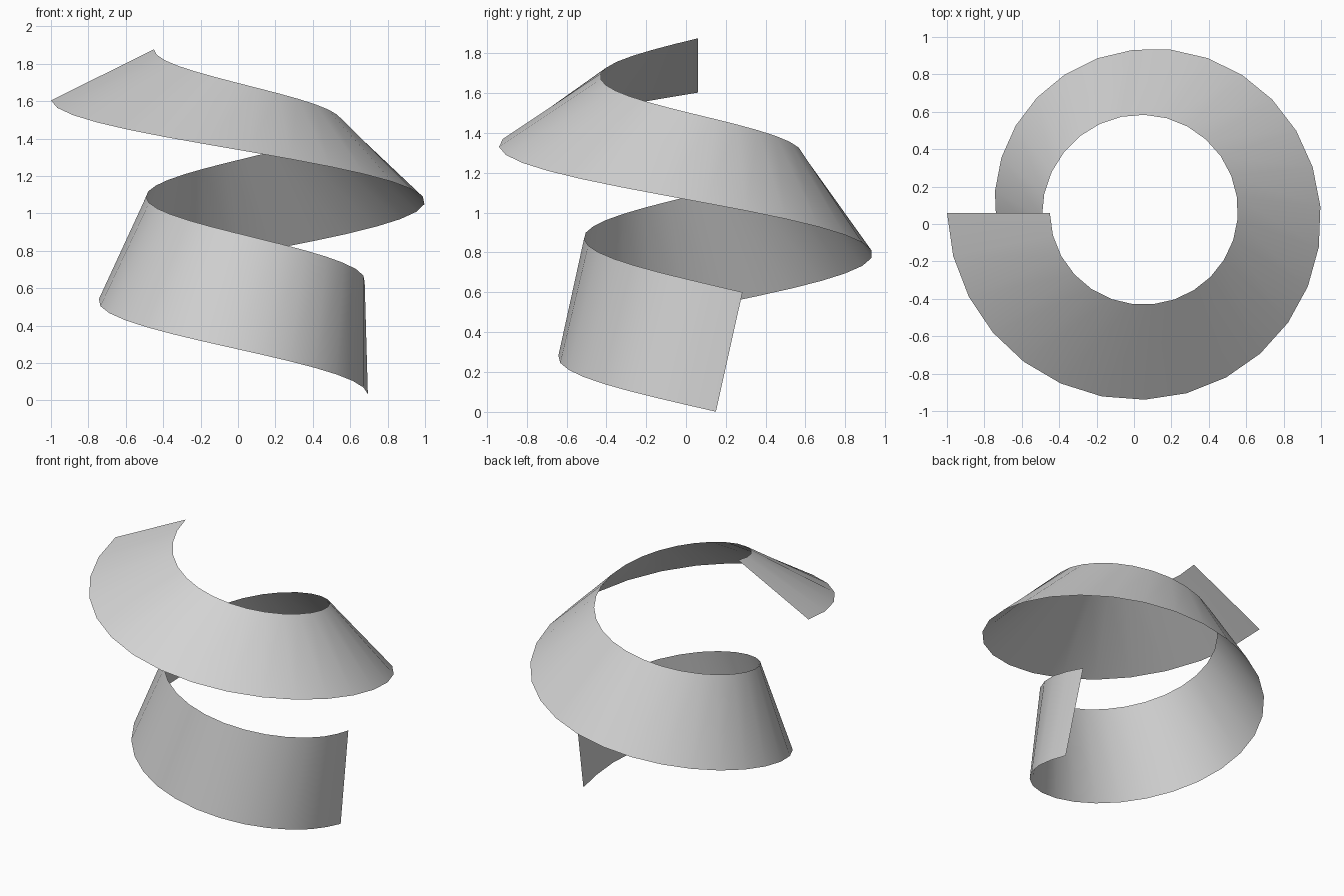
import bpy, bmesh, math
from mathutils import Vector

if "Cube" in bpy.data.objects:
    bpy.data.objects.remove(bpy.data.objects["Cube"])

# One value per quarter turn, from the low end to the high end
RADIUS = [0.635, 0.637, 0.668, 0.70, 0.727, 0.745, 0.775]
LEAN = [1.5, 12.2, 24.5, 35.2, 46.2, 55.9, 63.2]      # degrees from upright
START, END, STEPS = -14.0, 540.0, 42
HALF_WIDTH = 0.308
CENTRE = Vector((0.05, 0.06, 0))
Z0, Z1 = 0.30, 1.74


def sample(keys, deg):
    """Smooth curve through the quarter-turn keys."""
    u = deg / 90
    i = max(0, min(len(keys) - 2, math.floor(u)))
    f = u - i
    a, b = keys[i], keys[i + 1]
    p = keys[i - 1] if i > 0 else 2 * a - b
    n = keys[i + 2] if i + 2 < len(keys) else 2 * b - a
    return a + 0.5 * f * (b - p + f * (2 * p - 5 * a + 4 * b - n
                                       + f * (3 * (a - b) + n - p)))


grey = bpy.data.materials.new("light grey")
grey.diffuse_color = (0.65, 0.65, 0.65, 1)
grey.use_nodes = True
grey.node_tree.nodes["Principled BSDF"].inputs["Base Color"].default_value = grey.diffuse_color

# Spiral ribbon: a clockwise rising strip that leans outward more and more
bm = bmesh.new()
rise = (Z1 - Z0) / math.radians(END - START)
rows = []
for k in range(STEPS + 1):
    deg = START + (END - START) * k / STEPS
    a = -math.radians(deg)
    radial = Vector((math.cos(a), math.sin(a), 0))
    back = Vector((-math.sin(a), math.cos(a), 0))
    r = sample(RADIUS, deg)
    if deg < 0:
        r += 0.015 * deg / START          # the low end runs out straight
    lean = math.radians(max(0, sample(LEAN, deg)))
    slope = math.atan(rise / r)
    fade = min(1, (END - deg) / 60)       # the high end is cut square
    mid = CENTRE + radial * r + Vector((0, 0, Z0 + (Z1 - Z0) * k / STEPS))
    up = Vector((0, 0, math.cos(slope))) + back * math.sin(slope) * fade
    edge = (up * math.cos(lean) - radial * math.sin(lean)) * HALF_WIDTH
    rows.append((bm.verts.new(mid - edge), bm.verts.new(mid + edge)))
for (a0, a1), (b0, b1) in zip(rows, rows[1:]):
    bm.faces.new((b0, a0, a1, b1))

mesh = bpy.data.meshes.new("spiral_ribbon")
bm.to_mesh(mesh)
bm.free()
mesh.materials.append(grey)
ribbon = bpy.data.objects.new("spiral_ribbon", mesh)
bpy.context.collection.objects.link(ribbon)
bpy.context.view_layer.objects.active = ribbon
ribbon.select_set(True)
bpy.ops.object.shade_smooth_by_angle(angle=math.radians(30))
